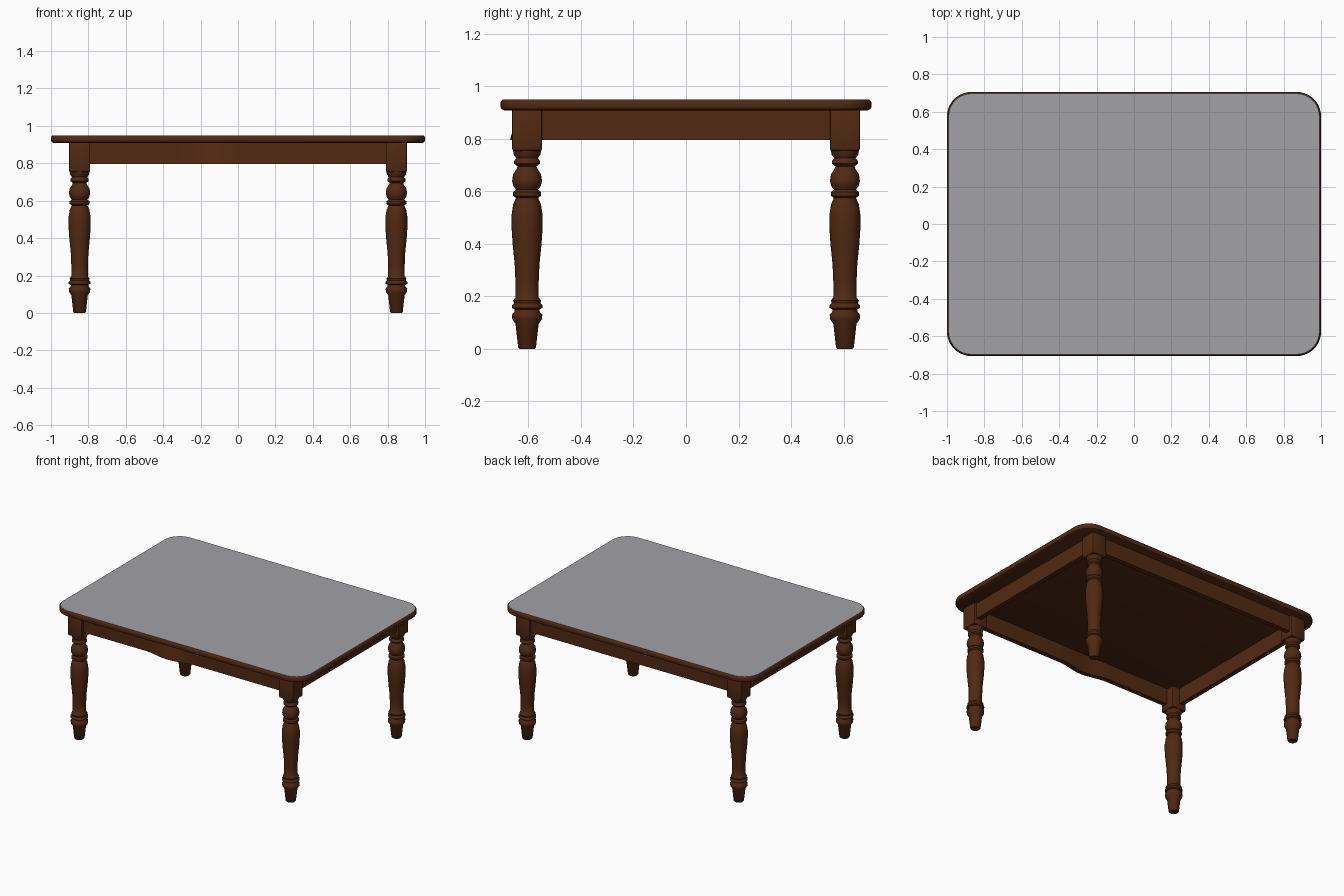
import bpy, bmesh, math
from mathutils import Matrix

cube = bpy.data.objects.get("Cube")
if cube:
    bpy.data.objects.remove(cube, do_unlink=True)


def material(name, rgb):
    m = bpy.data.materials.new(name)
    m.use_nodes = True
    m.diffuse_color = (*rgb, 1)
    node = next(n for n in m.node_tree.nodes if n.type == 'BSDF_PRINCIPLED')
    node.inputs["Base Color"].default_value = (*rgb, 1)
    node.inputs["Roughness"].default_value = 0.6
    return m


WOOD = material("dark brown wood", (0.085, 0.022, 0.006))
GREY = material("grey surface", (0.36, 0.355, 0.38))


def finish(name, bm, mats=(WOOD,), angle=35):
    bmesh.ops.recalc_face_normals(bm, faces=bm.faces)
    mesh = bpy.data.meshes.new(name)
    bm.to_mesh(mesh)
    bm.free()
    for m in mats:
        mesh.materials.append(m)
    ob = bpy.data.objects.new(name, mesh)
    bpy.context.collection.objects.link(ob)
    bpy.ops.object.select_all(action='DESELECT')
    ob.select_set(True)
    bpy.context.view_layer.objects.active = ob
    bpy.ops.object.shade_smooth_by_angle(angle=math.radians(angle))
    return ob


def box(bm, size, centre):
    mat = Matrix.Translation(centre) @ Matrix.Diagonal((*size, 1))
    return bmesh.ops.create_cube(bm, size=1, matrix=mat)["verts"]


# Tabletop: rounded rectangle with softened edges and a grey upper face
def rounded_loop(bm, hx, hy, r, z, steps=10):
    verts = []
    for k, (sx, sy) in enumerate([(1, 1), (-1, 1), (-1, -1), (1, -1)]):
        for i in range(steps + 1):
            a = (k + i / steps) * math.pi / 2
            verts.append(bm.verts.new((sx * (hx - r) + r * math.cos(a),
                                       sy * (hy - r) + r * math.sin(a), z)))
    return verts


bm = bmesh.new()
edge_profile = [(0.014, 0.908), (0.004, 0.913), (0, 0.921), (0, 0.937),
                (0.003, 0.945), (0.009, 0.95)]
loops = [rounded_loop(bm, 1 - d, 0.706 - d, 0.13 - d, z) for d, z in edge_profile]
for low, high in zip(loops, loops[1:]):
    for i in range(len(low)):
        j = (i + 1) % len(low)
        bm.faces.new((low[i], low[j], high[j], high[i]))
bm.faces.new(loops[0])
bm.faces.new(loops[-1]).material_index = 1
finish("tabletop", bm, (WOOD, GREY))

# Turned legs with square top blocks
LEG_X, LEG_Y = 0.847, 0.605
LEG_PROFILE = [(0.029, 0), (0.034, 0.006), (0.044, 0.095), (0.056, 0.112),
               (0.058, 0.13), (0.047, 0.143), (0.047, 0.15), (0.058, 0.156),
               (0.058, 0.166), (0.05, 0.174), (0.053, 0.184), (0.044, 0.196),
               (0.044, 0.25), (0.047, 0.32), (0.055, 0.4), (0.059, 0.46),
               (0.059, 0.51), (0.053, 0.55), (0.042, 0.575), (0.053, 0.583),
               (0.053, 0.597), (0.042, 0.606), (0.052, 0.62), (0.057, 0.64),
               (0.053, 0.665), (0.04, 0.685), (0.036, 0.695), (0.049, 0.705),
               (0.049, 0.716), (0.041, 0.726), (0.051, 0.74), (0.054, 0.76)]


def leg(name, x, y):
    bm = bmesh.new()
    n = 28
    rings = [[bm.verts.new((x + r * math.cos(math.tau * i / n),
                            y + r * math.sin(math.tau * i / n), z))
              for i in range(n)] for r, z in LEG_PROFILE]
    for low, high in zip(rings, rings[1:]):
        for i in range(n):
            j = (i + 1) % n
            bm.faces.new((low[i], low[j], high[j], high[i]))
    bm.faces.new(rings[0])
    bm.faces.new(rings[-1])
    finish(name, bm, angle=50)

    bm = bmesh.new()
    box(bm, (0.114, 0.114, 0.16), (x, y, 0.834))
    bmesh.ops.bevel(bm, geom=bm.edges[:], offset=0.008, segments=2,
                    profile=0.5, affect='EDGES')
    finish(name + "_block", bm)


for sy, end in ((-1, "front"), (1, "back")):
    for sx, side in ((1, "left"), (-1, "right")):
        leg(f"{end}_{side}_leg", sx * LEG_X, sy * LEG_Y)

# Aprons between the legs
Z_LOW, Z_HIGH, THICK = 0.795, 0.912, 0.035
H, ZC = Z_HIGH - Z_LOW, (Z_HIGH + Z_LOW) / 2
for s, side in ((1, "left"), (-1, "right")):
    bm = bmesh.new()
    box(bm, (THICK, 2 * LEG_Y, H), (s * 0.867, 0, ZC))
    finish(f"{side}_apron", bm)
bm = bmesh.new()
box(bm, (2 * LEG_X, THICK, H), (0, 0.625, ZC))
finish("back_apron", bm)

# Front apron: its lower edge swells forward near the middle
bm = bmesh.new()
box(bm, (2 * LEG_X, THICK, H), (0, -0.622, ZC))
bmesh.ops.subdivide_edges(
    bm, edges=[e for e in bm.edges
               if abs(e.verts[0].co.x - e.verts[1].co.x) > 0.1],
    cuts=47, use_grid_fill=True)
for v in bm.verts:
    d = abs(v.co.x + 0.1) / 0.2
    if d < 1:
        drop = (Z_HIGH - v.co.z) / H
        v.co.y -= 0.03 * drop * (1 + math.cos(math.pi * d)) / 2
finish("front_apron", bm)
